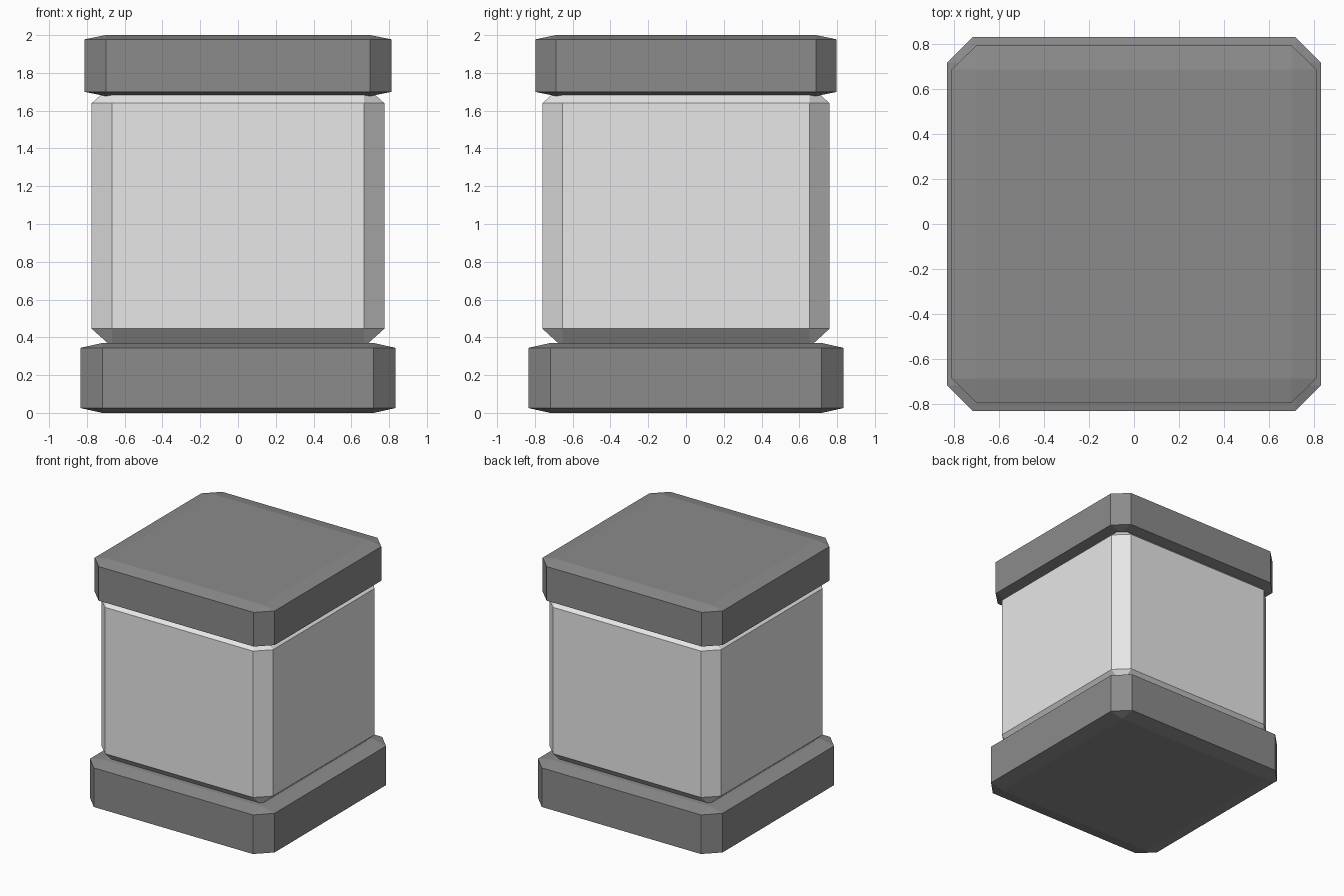
import bpy
import bmesh
from mathutils import Matrix, Vector

# Remove the default object
cube = bpy.data.objects.get("Cube")
if cube:
    bpy.data.objects.remove(cube, do_unlink=True)


def make_material(name, colour):
    mat = bpy.data.materials.new(name)
    mat.use_nodes = True
    mat.diffuse_color = colour
    mat.node_tree.nodes["Principled BSDF"].inputs["Base Color"].default_value = colour
    return mat


def chamfered_block(name, half_x, half_y, bottom, top, mat, chamfer=0.138):
    """Chamfered unit cube stretched to size, so chamfers scale with each axis."""
    bm = bmesh.new()
    bmesh.ops.create_cube(bm, size=2)
    bmesh.ops.bevel(bm, geom=bm.edges[:], offset=chamfer, offset_type='OFFSET',
                    segments=1, affect='EDGES')
    size = Vector((half_x, half_y, (top - bottom) / 2))
    centre = Vector((0, 0, (top + bottom) / 2))
    bm.transform(Matrix.Translation(centre) @ Matrix.Diagonal(size).to_4x4())
    bmesh.ops.recalc_face_normals(bm, faces=bm.faces[:])
    mesh = bpy.data.meshes.new(name)
    bm.to_mesh(mesh)
    bm.free()
    mesh.materials.append(mat)
    obj = bpy.data.objects.new(name, mesh)
    bpy.context.scene.collection.objects.link(obj)
    return obj


dark = make_material("dark grey", (0.26, 0.26, 0.26, 1))
light = make_material("light grey", (0.8, 0.8, 0.8, 1))

# Foot slab, main body and lid
chamfered_block("base", 0.833, 0.833, 0, 0.37, dark)
chamfered_block("body", 0.775, 0.76, 0.35, 1.735, light)
chamfered_block("cap", 0.812, 0.797, 1.677, 2, dark)
